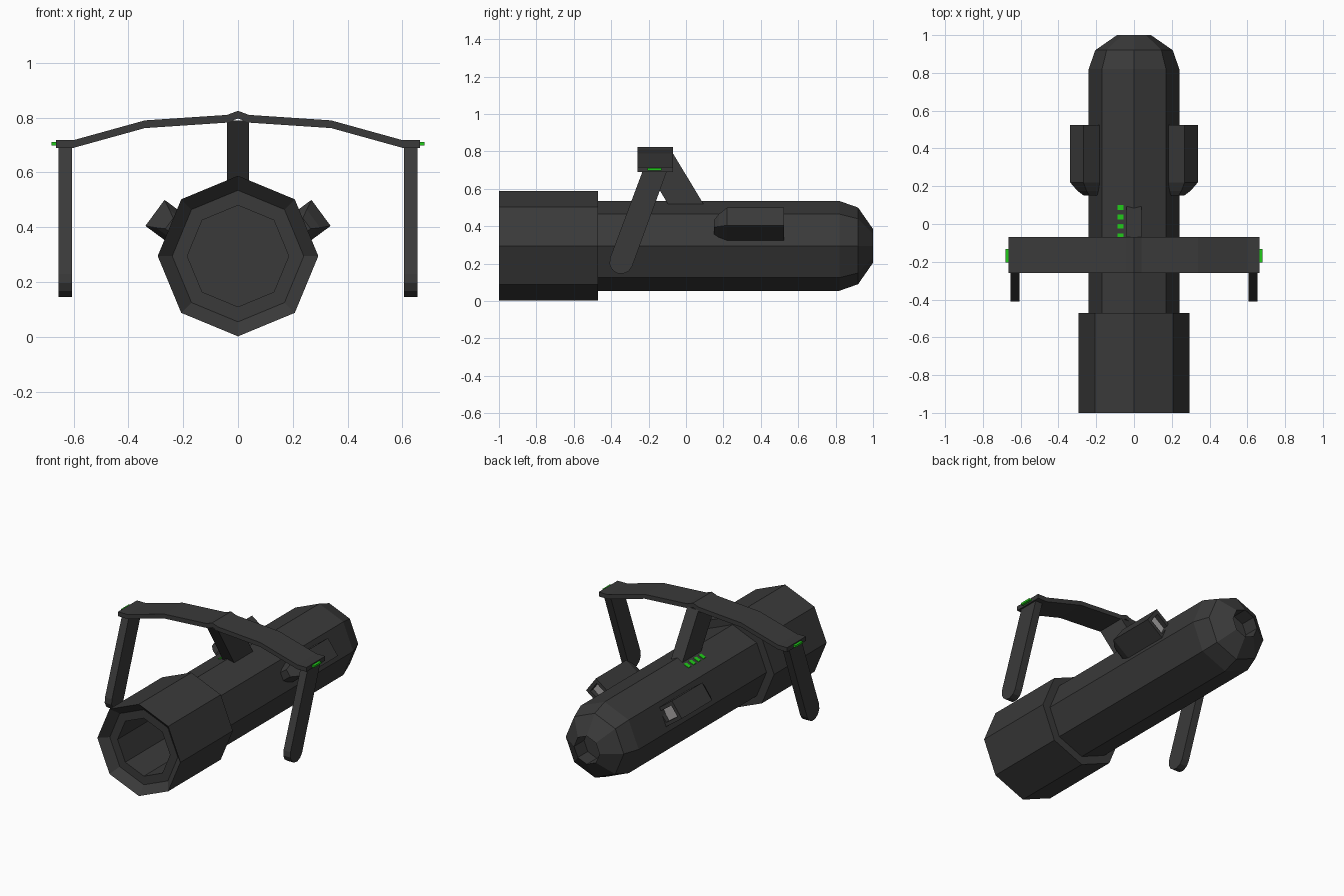
import bpy, bmesh, math
from mathutils import Vector

cube = bpy.data.objects.get("Cube")
if cube:
    bpy.data.objects.remove(cube, do_unlink=True)


def material(name, colour):
    m = bpy.data.materials.new(name)
    m.use_nodes = True
    m.diffuse_color = (*colour, 1)
    bsdf = m.node_tree.nodes["Principled BSDF"]
    bsdf.inputs["Base Color"].default_value = (*colour, 1)
    bsdf.inputs["Roughness"].default_value = 0.8
    return m


CHARCOAL = material("charcoal metal", (0.042, 0.042, 0.042))
GREEN = material("green light", (0.015, 0.6, 0.01))
GREY = material("pale grey lens", (0.4, 0.39, 0.39))
AXIS_Z = 0.295


def finish(bm, name, *mats):
    bmesh.ops.recalc_face_normals(bm, faces=bm.faces)
    mesh = bpy.data.meshes.new(name)
    bm.to_mesh(mesh)
    bm.free()
    for m in mats:
        mesh.materials.append(m)
    obj = bpy.data.objects.new(name, mesh)
    bpy.context.collection.objects.link(obj)
    return obj


def loft(name, sections, *mats, paint=None):
    """Skin matching rings of points and cap both ends."""
    bm = bmesh.new()
    rings = [[bm.verts.new(p) for p in s] for s in sections]
    n = len(rings[0])
    for a, b in zip(rings, rings[1:]):
        for i in range(n):
            j = (i + 1) % n
            bm.faces.new((a[i], a[j], b[j], b[i]))
    bm.faces.new(rings[0])
    last = bm.faces.new(rings[-1])
    if paint is not None:
        last.material_index = paint
    return finish(bm, name, *mats)


def octagon_tube(name, profile):
    """Eight-sided lathe along y from (y, radius) pairs."""
    angles = [math.tau * i / 8 for i in range(8)]
    return loft(name, [[(r * math.sin(a), y, AXIS_Z + r * math.cos(a)) for a in angles]
                       for y, r in profile], CHARCOAL)


def box(name, lo, hi, mat):
    corners = ((0, 0), (1, 0), (1, 1), (0, 1))
    rings = [[(x, (lo[1], hi[1])[j], (lo[2], hi[2])[k]) for j, k in corners]
             for x in (lo[0], hi[0])]
    return loft(name, rings, mat)


# Main barrel with a tapered, hollow tail, and the flared front sleeve
octagon_tube("barrel", [(-0.48, 0.24), (0.82, 0.24), (0.92, 0.205), (1, 0.09), (0.9, 0.09)])
octagon_tube("front_sleeve", [(-0.5, 0.185), (-0.95, 0.185), (-0.95, 0.24),
                              (-1, 0.293), (-0.47, 0.293), (-0.47, 0.2)])

# Leaning pylon that carries the crossbar
side = [(-0.26, 0.79), (-0.07, 0.79), (0.105, 0.5), (-0.085, 0.5)]
loft("pylon", [[(x, y, z) for y, z in side] for x in (-0.04, 0.04)], CHARCOAL)

# Bent crossbar: half outline, mirrored across the centre
top = [(0, 0.825), (0.04, 0.81), (0.34, 0.79), (0.6, 0.718), (0.665, 0.718)]
half = [(x, z, z - 0.028) for x, z in top]
spans = [(-x, a, b) for x, a, b in reversed(half[1:])] + half
loft("crossbar", [[(x, -0.26, b), (x, -0.07, b), (x, -0.07, a), (x, -0.26, a)]
                  for x, a, b in spans], CHARCOAL)

# Hanging fins with rounded tips, end lights
head, tip, radius = Vector((-0.165, 0.7)), Vector((-0.347, 0.208)), 0.063
along = (tip - head).normalized()
across = Vector((-along.y, along.x))
fin = [(-0.23, 0.7), (-0.10, 0.7)]
for i in range(7):
    a = math.pi * i / 6
    fin.append(tuple(tip + radius * (across * math.cos(a) + along * math.sin(a))))

# Side pods are boxes turned outward, with a chamfered nose and a recessed lens
out, up = Vector((0.805, 0.593)), Vector((-0.593, 0.805))
edge = Vector((0.338, 0.405))


def pod_ring(s, y, low, high, depth, back=0.19):
    ring = []
    for d, h in ((back, low), (depth, low), (depth, high), (back, high)):
        p = edge - out * d + up * h
        ring.append((s * p.x, y, p.y))
    return ring


for s, label in ((1, "left"), (-1, "right")):
    loft(label + "_fin", [[(s * x, y, z) for y, z in fin] for x in (0.606, 0.655)], CHARCOAL)
    box(label + "_end_light", (min(s * 0.66, s * 0.681), -0.205, 0.699),
        (max(s * 0.66, s * 0.681), -0.132, 0.711), GREEN)
    loft(label + "_pod", [pod_ring(s, 0.15, 0.035, 0.083, 0.065),
                          pod_ring(s, 0.175, 0.018, 0.1, 0.035),
                          pod_ring(s, 0.22, 0, 0.118, 0),
                          pod_ring(s, 0.525, 0, 0.118, 0),
                          pod_ring(s, 0.525, 0.022, 0.096, 0.022, 0.12),
                          pod_ring(s, 0.495, 0.022, 0.096, 0.022, 0.12)],
         CHARCOAL, GREY, paint=1)

# Row of indicator plates lying on the upper right facet of the barrel
slope = math.tan(math.pi / 8)
for i in range(4):
    y = 0.088 - 0.05 * i
    rings = [[(x, y + dy, AXIS_Z + 0.24 + x * slope + dz)
              for dy, dz in ((-0.013, -0.003), (0.013, -0.003), (0.013, 0.004), (-0.013, 0.004))]
             for x in (-0.088, -0.055)]
    loft("indicator_%d" % (i + 1), rings, GREEN)
